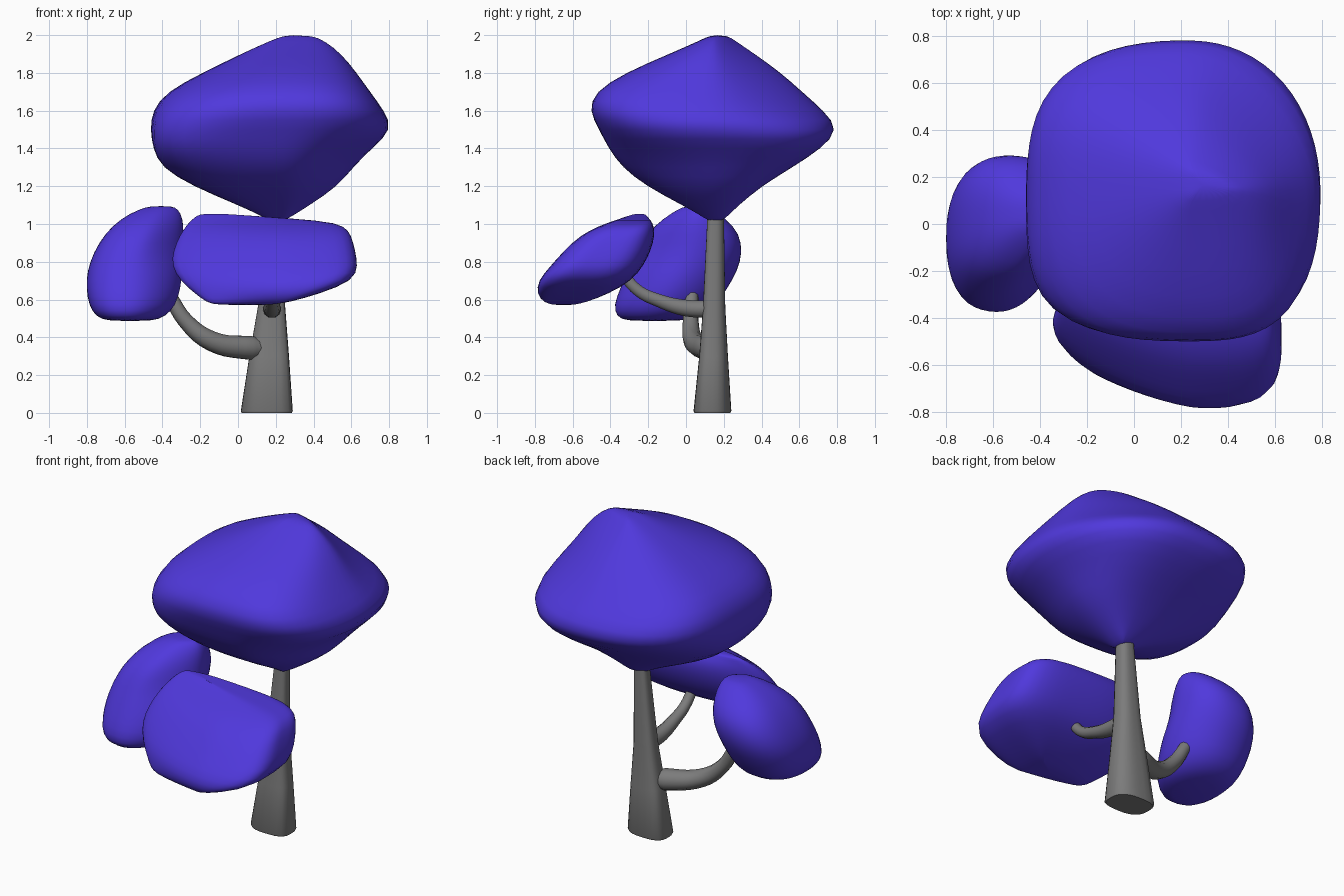
import bpy, bmesh, math

if "Cube" in bpy.data.objects:
    bpy.data.objects.remove(bpy.data.objects["Cube"])

leaf = bpy.data.materials.new("leaf_purple")
leaf.diffuse_color = (0.08, 0.04, 0.72, 1)
leaf.use_nodes = True
leaf.node_tree.nodes["Principled BSDF"].inputs["Base Color"].default_value = leaf.diffuse_color
bark = bpy.data.materials.new("bark_grey")
bark.diffuse_color = (0.2, 0.2, 0.2, 1)
bark.use_nodes = True
bark.node_tree.nodes["Principled BSDF"].inputs["Base Color"].default_value = bark.diffuse_color


def loft(name, rings, powers, sides=24, center=(None, None), subsurf=0, mat=None):
    """Stack rounded-box rings (z, xmin, xmax, ymin, ymax[, powers]).
    powers = squareness of the corners (+x+y, -x+y, -x-y, +x-y)."""
    bm = bmesh.new()
    loops = []
    for z, x0, x1, y0, y1, *own in rings:
        pw = own[0] if own else powers
        cx, cy = (x0 + x1) / 2, (y0 + y1) / 2
        if center[0] is not None:
            cx = min(max(center[0], x0), x1)
        if center[1] is not None:
            cy = min(max(center[1], y0), y1)
        loop = []
        for i in range(sides):
            a = 2 * math.pi * i / sides
            c, s = math.cos(a), math.sin(a)
            n = pw[i * 4 // sides]
            r = (abs(c) ** n + abs(s) ** n) ** (-1 / n)
            x = cx + r * c * ((x1 - cx) if c > 0 else (cx - x0))
            y = cy + r * s * ((y1 - cy) if s > 0 else (cy - y0))
            loop.append(bm.verts.new((x, y, z)))
        loops.append(loop)
    for lo, hi in zip(loops, loops[1:]):
        for i in range(sides):
            j = (i + 1) % sides
            bm.faces.new((lo[i], lo[j], hi[j], hi[i]))
    bm.faces.new(loops[0][::-1])
    bm.faces.new(loops[-1])
    me = bpy.data.meshes.new(name)
    bm.to_mesh(me)
    bm.free()
    me.materials.append(mat)
    ob = bpy.data.objects.new(name, me)
    bpy.context.collection.objects.link(ob)
    bpy.ops.object.select_all(action='DESELECT')
    ob.select_set(True)
    bpy.context.view_layer.objects.active = ob
    if subsurf:
        bpy.ops.object.shade_smooth()
        mod = ob.modifiers.new("smooth", 'SUBSURF')
        mod.levels = mod.render_levels = subsurf
    else:
        bpy.ops.object.shade_smooth_by_angle(angle=math.radians(50))
    return ob


def branch(name, pts):
    """Tapered round branch through (x, y, z, radius) points."""
    cu = bpy.data.curves.new(name, 'CURVE')
    cu.dimensions = '3D'
    cu.bevel_depth = 1.0
    cu.bevel_resolution = 3
    cu.use_fill_caps = True
    sp = cu.splines.new('BEZIER')
    sp.bezier_points.add(len(pts) - 1)
    for bp, (x, y, z, r) in zip(sp.bezier_points, pts):
        bp.co = (x, y, z)
        bp.radius = r
        bp.handle_left_type = bp.handle_right_type = 'AUTO'
    sp.resolution_u = 5
    cu.materials.append(bark)
    ob = bpy.data.objects.new(name, cu)
    bpy.context.collection.objects.link(ob)


# Trunk and two branches
loft("trunk", [(0, .02, .285, .045, .235), (.01, .015, .29, .04, .24),
               (.3, .06, .27, .07, .222), (.56, .105, .25, .09, .208),
               (1.08, .162, .245, .115, .2)], (2.3, 4, 2.4, 4), mat=bark)
branch("left_branch", [(.16, .15, .345, .045), (.06, .115, .345, .066),
                       (-.14, .04, .38, .054), (-.28, .025, .49, .042),
                       (-.36, .03, .62, .036)])
branch("front_branch", [(.18, .15, .55, .05), (.18, 0, .555, .046),
                        (.18, -.15, .597, .036), (.18, -.25, .645, .032),
                        (.18, -.34, .74, .03)])

# Large upper canopy: saddle rim, high on the back-left and front-right corners
low = (2.5, 1.8, 3.8, 1.6)
top = (1.25, 3.0, 2.3, 2.7)
loft("top_canopy", [
    (1.015, .17, .24, .12, .19), (1.05, .11, .30, .07, .23),
    (1.1, 0, .38, -.02, .28), (1.2, -.24, .53, -.21, .4),
    (1.3, -.41, .61, -.34, .565), (1.4, -.45, .71, -.41, .72, (2.6, 2.2, 5.5, 1.9)),
    (1.5, -.465, .825, -.46, .815, (2.1, 2.7, 4.5, 2.5)),
    (1.6, -.455, .775, -.515, .73, (1.6, 3.2, 3.2, 3.2)),
    (1.7, -.38, .7, -.485, .615, (1.4, 3.3, 2.6, 3.2)),
    (1.8, -.19, .63, -.325, .505, top),
    (1.9, .015, .55, -.09, .365, top), (1.97, .17, .46, .07, .26, top),
    (2.0, .25, .39, .13, .22, (2, 2, 2, 2)),
], low, 32, (.25, .15), 1, leaf)

# Left leaf clump
sq = (2.4, 2.6, 3.2, 1.35)
loft("left_canopy", [
    (.485, -.69, -.45, -.32, -.02), (.51, -.755, -.38, -.37, .09),
    (.57, -.79, -.325, -.385, .165), (.66, -.805, -.3, -.35, .22),
    (.75, -.80, -.29, -.31, .275), (.85, -.765, -.29, -.26, .3, sq),
    (.95, -.705, -.285, -.21, .285, sq), (1.03, -.62, -.29, -.12, .21, sq),
    (1.08, -.52, -.315, -.04, .14, sq), (1.095, -.46, -.35, 0, .1),
], (2.0, 2.5, 2.8, 1.6), 24, mat=leaf, subsurf=1)

# Front leaf clump, a slab tilted down towards the front
loft("front_canopy", [
    (.57, -.12, .16, -.7, -.6), (.585, -.17, .27, -.755, -.53),
    (.63, -.23, .43, -.79, -.41), (.70, -.315, .615, -.785, -.285),
    (.78, -.36, .635, -.715, -.225), (.86, -.35, .62, -.645, -.185),
    (.94, -.315, .6, -.56, -.165), (.99, -.28, .565, -.46, -.17),
    (1.018, -.255, .46, -.38, -.185), (1.045, -.22, .05, -.3, -.21),
    (1.054, -.19, -.08, -.27, -.22),
], (4, 2.5, 1.25, 6), 24, (.25, None), 1, leaf)
